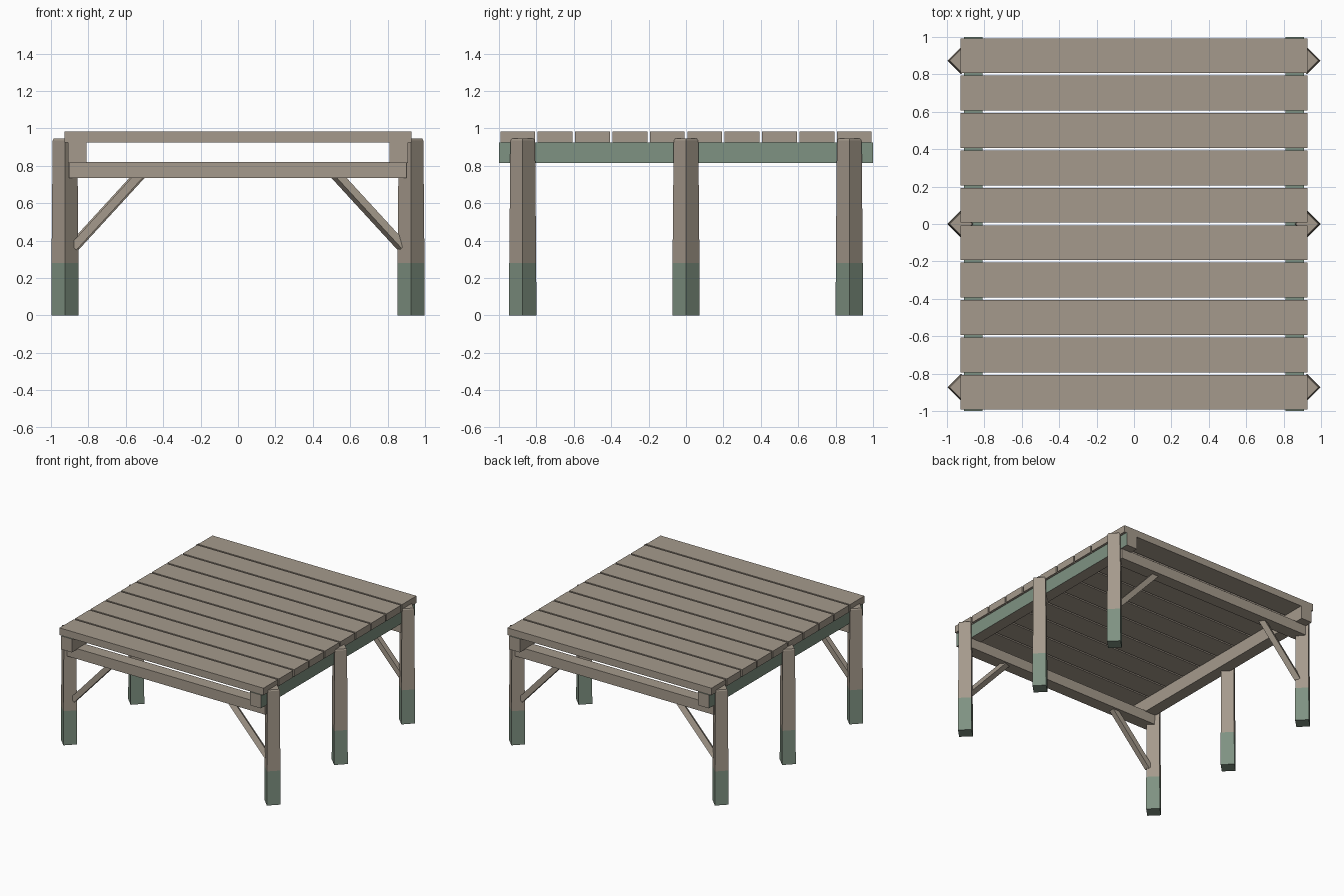
import bpy, bmesh, math
from mathutils import Vector, Matrix

cube = bpy.data.objects.get("Cube")
if cube:
    bpy.data.objects.remove(cube, do_unlink=True)


def material(name, rgb):
    m = bpy.data.materials.new(name)
    m.use_nodes = True
    m.diffuse_color = (*rgb, 1)
    m.node_tree.nodes["Principled BSDF"].inputs["Base Color"].default_value = (*rgb, 1)
    return m


WOOD = material("weathered_wood", (0.376, 0.323, 0.262))
GREEN = material("algae_green", (0.212, 0.287, 0.223))


def finish(name, bm, green_rule=None):
    """Turn a bmesh into an object; faces matching the rule become green."""
    bmesh.ops.recalc_face_normals(bm, faces=bm.faces)
    bm.normal_update()
    if green_rule:
        for f in bm.faces:
            f.material_index = int(green_rule(f))
    mesh = bpy.data.meshes.new(name)
    bm.to_mesh(mesh)
    bm.free()
    mesh.materials.append(WOOD)
    mesh.materials.append(GREEN)
    obj = bpy.data.objects.new(name, mesh)
    bpy.context.collection.objects.link(obj)
    return obj


def box(name, lo, hi, green_rule=None):
    lo, hi = Vector(lo), Vector(hi)
    bm = bmesh.new()
    bmesh.ops.create_cube(bm, size=1)
    bmesh.ops.scale(bm, vec=hi - lo, verts=bm.verts)
    bmesh.ops.translate(bm, vec=(lo + hi) / 2, verts=bm.verts)
    return finish(name, bm, green_rule)


def post(name, x, y):
    """Tapered square post set corner-outward, with a chamfered top."""
    bm = bmesh.new()
    rings = []
    for z, r in ((0, 0.073), (0.28, 0.072), (0.935, 0.066), (0.945, 0.06)):
        rings.append([bm.verts.new((x + r * dx, y + r * dy, z))
                      for dx, dy in ((1, 0), (0, 1), (-1, 0), (0, -1))])
    for a, b in zip(rings, rings[1:]):
        for i in range(4):
            j = (i + 1) % 4
            bm.faces.new((a[i], a[j], b[j], b[i]))
    bm.faces.new(rings[0])
    bm.faces.new(rings[-1])
    return finish(name, bm, lambda f: f.calc_center_median().z < 0.27)


def brace(name, start, end, width, roll):
    """Square bar between two points, rolled about its own length."""
    start, end = Vector(start), Vector(end)
    axis = end - start
    bm = bmesh.new()
    bmesh.ops.create_cube(bm, size=1)
    bmesh.ops.scale(bm, vec=(width, width, axis.length), verts=bm.verts)
    turn = Matrix.Rotation(math.atan2(axis.x, axis.z), 4, "Y")
    bm.transform(Matrix.Translation((start + end) / 2) @ turn @ Matrix.Rotation(roll, 4, "Z"))
    return finish(name, bm)


# Deck planks
for i in range(10):
    y = -0.9 + 0.2 * i
    box(f"deck_plank_{i + 1}", (-0.927, y - 0.093, 0.925), (0.927, y + 0.093, 0.983))

for side, sx in (("left", 1), ("right", -1)):
    # Long side beam, green on its outer and upper faces
    xs = sorted((sx * 0.81, sx * 0.908))
    box(f"{side}_side_beam", (xs[0], -1, 0.815), (xs[1], 1, 0.925),
        lambda f: f.normal.x * sx > 0.5 or f.normal.z > 0.5)

    # Posts with green feet
    for place, y in (("front", -0.873), ("middle", 0), ("back", 0.873)):
        post(f"{place}_{side}_post", sx * 0.925, y)

    # Diagonal braces
    for place, sy in (("front", -1), ("back", 1)):
        roll = math.radians(30) if sx * sy < 0 else 0
        brace(f"{place}_{side}_brace", (sx * 0.88, sy * 0.873, 0.365),
              (sx * 0.51, sy * 0.873, 0.768), 0.044, roll)

# Cross beams at both ends
for place, sy in (("front", -1), ("back", 1)):
    ys = sorted((sy * 0.83, sy * 0.932))
    box(f"{place}_cross_beam", (-0.903, ys[0], 0.735), (0.9, ys[1], 0.82))
